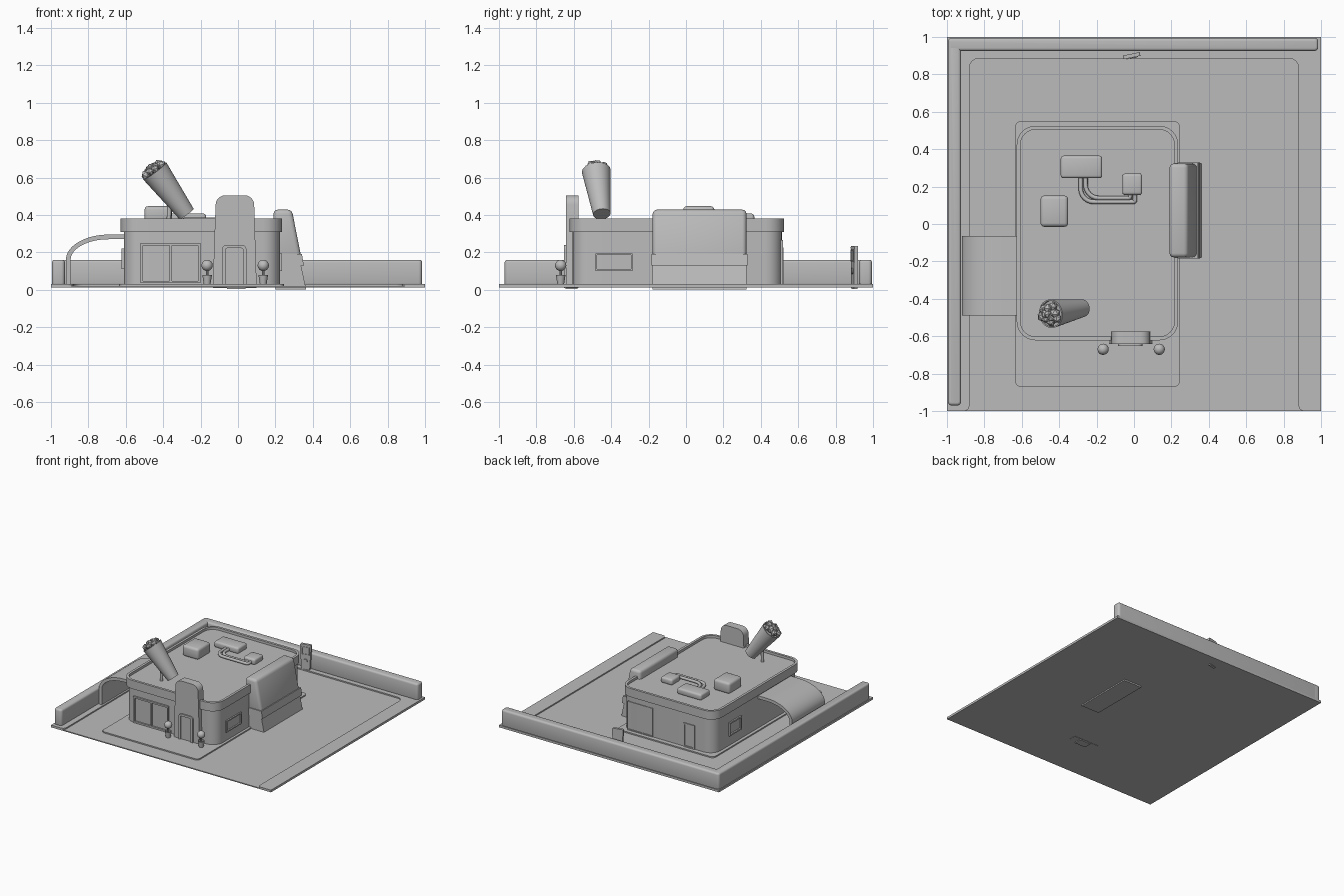
import bpy, bmesh, math, random
from mathutils import Vector, Matrix

if "Cube" in bpy.data.objects:
    bpy.data.objects.remove(bpy.data.objects["Cube"], do_unlink=True)
random.seed(4)

grey = bpy.data.materials.new("plain grey")
grey.use_nodes = True
grey.diffuse_color = (0.5, 0.5, 0.5, 1)
grey.node_tree.nodes["Principled BSDF"].inputs["Base Color"].default_value = (0.5, 0.5, 0.5, 1)


def finish(name, bm, angle=35):
    me = bpy.data.meshes.new(name)
    bm.to_mesh(me)
    bm.free()
    for p in me.polygons:
        p.use_smooth = True
    me.set_sharp_from_angle(angle=math.radians(angle))
    me.materials.append(grey)
    ob = bpy.data.objects.new(name, me)
    bpy.context.collection.objects.link(ob)
    return ob


def rounded(pts, radii, n=6):
    """Replace each corner that has a radius with a smooth arc."""
    out = []
    for i, (p, r) in enumerate(zip(pts, radii)):
        c = Vector(p)
        if r == 0:
            out.append(c)
            continue
        a = c + (Vector(pts[i - 1]) - c).normalized() * r
        b = c + (Vector(pts[(i + 1) % len(pts)]) - c).normalized() * r
        ha, hb = a.lerp(c, 0.55), b.lerp(c, 0.55)
        for k in range(n + 1):
            t = k / n
            s = 1 - t
            out.append(a * s**3 + ha * 3 * s * s * t + hb * 3 * s * t * t + b * t**3)
    return out


def rect(u0, u1, v0, v1, r=0):
    return rounded([(u0, v0), (u1, v0), (u1, v1), (u0, v1)], [r] * 4)


def prism(name, pts, axis, a, b, inset=None, bevel=0):
    """Extrude an outline along an axis; inset = (border, depth) sinks the end face at b."""
    place = {"x": lambda u, v, w: (w, u, v),
             "y": lambda u, v, w: (u, w, v),
             "z": lambda u, v, w: (u, v, w)}[axis]
    bm = bmesh.new()
    lo = [bm.verts.new(place(p[0], p[1], a)) for p in pts]
    hi = [bm.verts.new(place(p[0], p[1], b)) for p in pts]
    bm.faces.new(lo)
    end = bm.faces.new(hi)
    for i in range(len(pts)):
        j = (i + 1) % len(pts)
        bm.faces.new((lo[i], lo[j], hi[j], hi[i]))
    bmesh.ops.recalc_face_normals(bm, faces=bm.faces)
    if inset:
        border, depth = inset
        bmesh.ops.inset_individual(bm, faces=[end], thickness=border, use_even_offset=True)
        old = list(end.verts)
        down = -end.normal * depth
        new = bmesh.ops.extrude_discrete_faces(bm, faces=[end])["faces"][0]
        bmesh.ops.translate(bm, verts=new.verts, vec=down)
    if bevel:
        edges = [e for e in bm.edges if e.calc_face_angle(0) > 0.7]
        bmesh.ops.bevel(bm, geom=edges, offset=bevel, segments=3, profile=0.5, affect="EDGES")
    return finish(name, bm)


def cone(name, r1, r2, base, top, sides=24, border=0):
    """Round tapered part between two points, with an optional hollow top."""
    base, top = Vector(base), Vector(top)
    d = top - base
    bm = bmesh.new()
    bmesh.ops.create_cone(bm, cap_ends=True, segments=sides, radius1=r1, radius2=r2, depth=d.length)
    if border:
        cap = max(bm.faces, key=lambda f: f.calc_center_median().z)
        bmesh.ops.inset_individual(bm, faces=[cap], thickness=border)
        new = bmesh.ops.extrude_discrete_faces(bm, faces=[cap])["faces"][0]
        bmesh.ops.translate(bm, verts=new.verts, vec=(0, 0, -0.02))
    turn = d.to_track_quat("Z", "Y").to_matrix().to_4x4()
    bm.transform(Matrix.Translation((base + top) / 2) @ turn)
    return finish(name, bm)


def pipe(name, pts, radius):
    cu = bpy.data.curves.new(name, "CURVE")
    cu.dimensions = "3D"
    cu.bevel_depth = radius
    cu.bevel_resolution = 2
    cu.use_fill_caps = True
    sp = cu.splines.new("POLY")
    sp.points.add(len(pts) - 1)
    for q, p in zip(sp.points, pts):
        q.co = (p[0], p[1], 0.375, 1)
    cu.materials.append(grey)
    ob = bpy.data.objects.new(name, cu)
    bpy.context.collection.objects.link(ob)


# Ground: sunken lot, raised curb on three sides, pad under the building
prism("parking_lot", rect(-0.99, 0.99, -1, 0.99), "z", 0.012, 0.02)
curb = [(-1, -1), (-0.88, -1), (-0.88, 0.885), (0.88, 0.885), (0.88, -1), (1, -1), (1, 1), (-1, 1)]
prism("curb", rounded(curb, [0, 0.03, 0.05, 0.05, 0.03, 0, 0, 0]), "z", 0.012, 0.03)
prism("building_pad", rect(-0.635, 0.245, -0.87, 0.55, 0.03), "z", 0.012, 0.03)

# Boundary walls
prism("back_wall", rect(-0.995, 0.985, 0.925, 0.995, 0.02), "z", 0.02, 0.16, bevel=0.015)
prism("side_wall", rect(-0.995, -0.925, -0.97, 0.995, 0.02), "z", 0.02, 0.16, bevel=0.015)

# Building body and roof with parapet
prism("building_walls", rect(-0.61, 0.225, -0.607, 0.513, 0.09), "z", 0.02, 0.32)
prism("roof_parapet", rect(-0.627, 0.236, -0.622, 0.525, 0.1), "z", 0.31, 0.38, inset=(0.02, 0.02))

# Windows and doors
prism("front_window", rect(-0.52, -0.2, 0.035, 0.25), "y", -0.59, -0.62, inset=(0.013, 0.014))
prism("front_window_bar", rect(-0.366, -0.354, 0.045, 0.24), "y", -0.59, -0.616)
prism("side_window", rect(-0.485, -0.285, 0.1, 0.195), "x", 0.2, 0.236, inset=(0.01, 0.012))
prism("serving_window", rect(0.16, 0.32, 0.11, 0.22), "x", -0.59, -0.622, inset=(0.012, 0.012))
prism("back_door", rect(-0.44, -0.34, 0.03, 0.225), "y", 0.5, 0.52, inset=(0.01, 0.008))
prism("loading_door", rect(-0.06, 0.17, 0.03, 0.265), "y", 0.5, 0.518, inset=(0.008, 0.006))

# Entrance tower with its doorway
tower = [(-0.135, 0.01), (0.1, 0.01), (0.085, 0.505), (-0.118, 0.505)]
prism("entrance_tower", rounded(tower, [0, 0, 0.05, 0.05]), "y", -0.575, -0.642)
door = [(-0.085, 0.01), (0.045, 0.01), (0.045, 0.24), (-0.085, 0.24)]
prism("entrance_door", rounded(door, [0, 0, 0.025, 0.025]), "y", -0.6, -0.652, inset=(0.018, 0.012))
prism("door_step", rect(-0.06, 0.04, -0.645, -0.58), "z", 0.004, 0.02)

# Potted round shrubs
for side, x in (("right", -0.165), ("left", 0.135)):
    cone(side + "_pot", 0.018, 0.026, (x, -0.67, 0.03), (x, -0.67, 0.08), border=0.005)
    cone(side + "_trunk", 0.006, 0.006, (x, -0.67, 0.06), (x, -0.67, 0.12), 8)
    bm = bmesh.new()
    bmesh.ops.create_uvsphere(bm, u_segments=20, v_segments=12, radius=0.03)
    bm.transform(Matrix.Translation((x, -0.67, 0.13)))
    finish(side + "_shrub", bm)

# Sloping side wing with a belt around it
prism("wing_base", [(0.2, 0), (0.365, 0), (0.335, 0.14), (0.2, 0.14)], "y", -0.178, 0.323)
prism("wing_belt", [(0.2, 0.13), (0.352, 0.13), (0.342, 0.19), (0.2, 0.19)], "y", -0.185, 0.33)
prism("wing_top", [(0.19, 0.15), (0.343, 0.15), (0.288, 0.428), (0.19, 0.428)], "y", -0.178, 0.323,
      bevel=0.022)

# Curved canopy over the lane
def arch(rx, rz):
    arc = [(-0.69 - rx * math.cos(t * math.pi / 28), 0.16 + rz * math.sin(t * math.pi / 28))
           for t in range(15)]
    return [(-0.69 - rx, 0.02)] + arc + [(-0.6, 0.16 + rz)]

prism("lane_canopy", arch(0.23, 0.135) + arch(0.205, 0.11)[::-1], "y", -0.49, -0.065)

# Rooftop units and ducts
prism("roof_unit_tall", rect(-0.5, -0.352, -0.015, 0.152), "z", 0.355, 0.447, bevel=0.02)
prism("roof_unit_wide", rect(-0.392, -0.17, 0.245, 0.365), "z", 0.355, 0.407, bevel=0.015)
prism("roof_unit_small", rect(-0.062, 0.044, 0.155, 0.27), "z", 0.355, 0.405, bevel=0.015)
for i, off in enumerate((0, 0.026)):
    path = [(-0.285 + off, 0.26), (-0.285 + off, 0.118 + off * 0.8),
            (0.005 - off, 0.118 + off * 0.8), (0.005 - off, 0.17)]
    pipe(f"roof_duct_{i + 1}", rounded(path, [0, 0.07, 0.01, 0]), 0.012)

# Tilted rooftop cup on a post, heaped with chunks
base, top = Vector((-0.275, -0.45, 0.405)), Vector((-0.445, -0.48, 0.635))
cone("giant_cup", 0.047, 0.077, base, top, 32, border=0.008)
cone("cup_post", 0.012, 0.012, (-0.37, -0.465, 0.355), (-0.365, -0.465, 0.53), 12)
axis = (top - base).normalized()
u = axis.orthogonal().normalized()
v = axis.cross(u)
bm = bmesh.new()
for i in range(11):
    a = i * 2.4
    r = 0.017 * math.sqrt(i)
    spot = top + (u * math.cos(a) + v * math.sin(a)) * r + axis * (0.025 - r * 0.3)
    spin = Matrix.Rotation(random.uniform(0, 3), 4, (random.random(), random.random(), 1))
    bmesh.ops.create_icosphere(bm, subdivisions=1, radius=random.uniform(0.022, 0.03),
                               matrix=Matrix.Translation(spot) @ spin)
finish("cup_chunks", bm)

# Order board near the back wall, turned slightly
turn = Matrix.Translation((-0.012, 0.9, 0)) @ Matrix.Rotation(math.radians(12), 4, "Z")
board = [(-0.032, 0.005), (0.032, 0.005), (0.046, 0.235), (-0.046, 0.235)]
parts = [prism("order_board", rounded(board, [0, 0, 0.01, 0.01]), "y", 0.01, -0.01),
         prism("order_screen", rect(-0.032, 0.032, 0.15, 0.215), "y", 0.0, -0.014, inset=(0.006, 0.004)),
         cone("order_speaker", 0.016, 0.016, (0, 0, 0.1), (0, -0.016, 0.1), 16)]
for ob in parts:
    ob.data.transform(turn)
